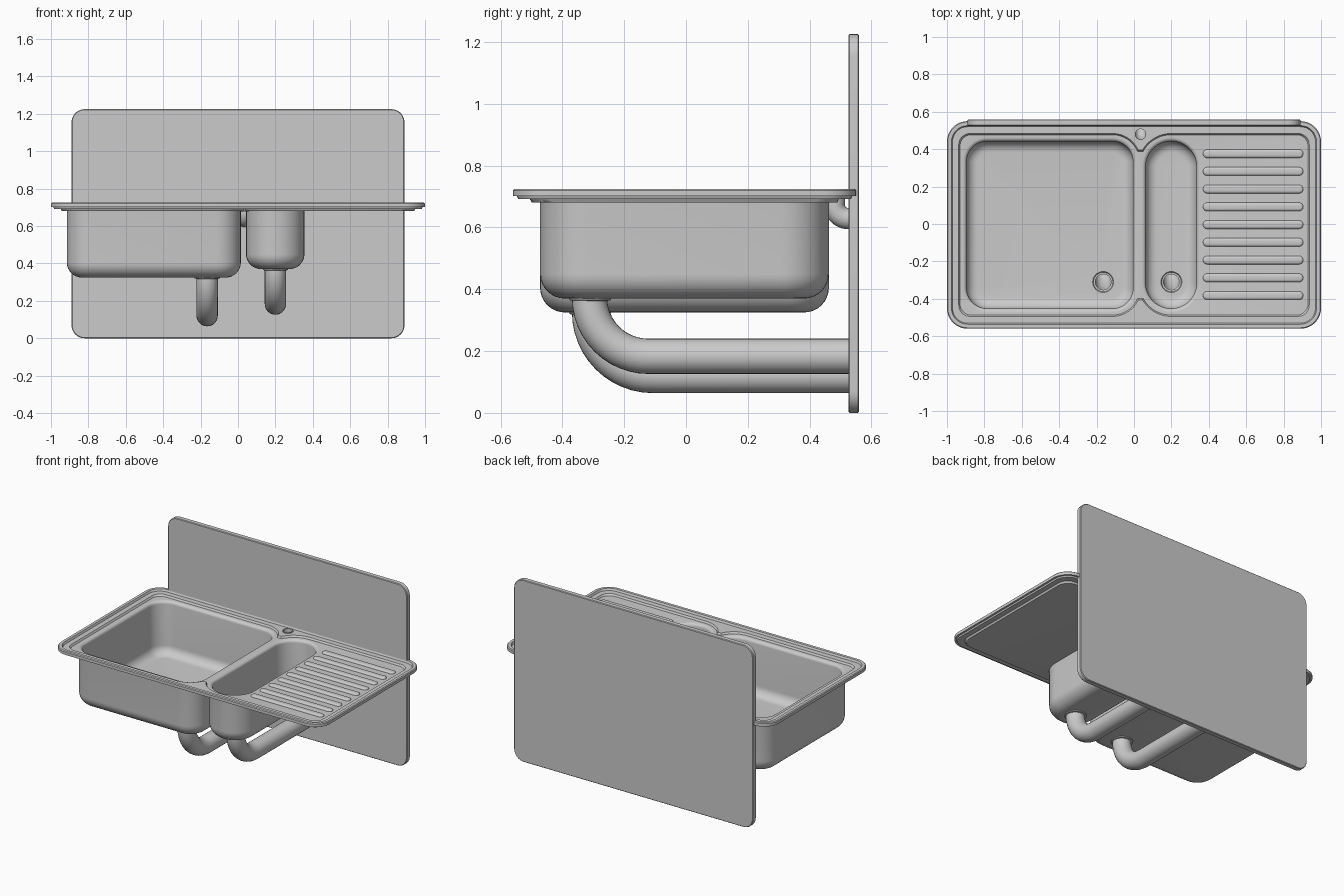
import bpy, bmesh
from math import sin, cos, pi, radians, asin
from mathutils import Vector

if "Cube" in bpy.data.objects:
    bpy.data.objects.remove(bpy.data.objects["Cube"])


def arc(cx, cy, r, a0, a1, n=9):
    return [(cx + r * cos(a0 + (a1 - a0) * i / n), cy + r * sin(a0 + (a1 - a0) * i / n))
            for i in range(n + 1)]


def rrect(cx, cy, hx, hy, r, n=9):
    pts = []
    for k, (sx, sy) in enumerate([(1, 1), (-1, 1), (-1, -1), (1, -1)]):
        pts += arc(cx + sx * (hx - r), cy + sy * (hy - r), r, k * pi / 2, (k + 1) * pi / 2, n)
    return pts


def circle(cx, cy, r, n=32):
    return arc(cx, cy, r, 0, 2 * pi * (n - 1) / n, n - 1)


def ring(bm, pts, z):
    return [bm.verts.new((x, y, z)) for x, y in pts]


def bridge(bm, a, b):
    n = len(a)
    for i in range(n):
        bm.faces.new((a[i], a[(i + 1) % n], b[(i + 1) % n], b[i]))


def loft(bm, rings):
    for a, b in zip(rings, rings[1:]):
        bridge(bm, a, b)


def fill(bm, *loops):
    edges = []
    for l in loops:
        for i in range(len(l)):
            pair = (l[i], l[(i + 1) % len(l)])
            edges.append(bm.edges.get(pair) or bm.edges.new(pair))
    bmesh.ops.triangle_fill(bm, use_beauty=True, use_dissolve=False, edges=edges)


def finish(bm, name, thickness=0, y=0.0):
    bmesh.ops.recalc_face_normals(bm, faces=bm.faces)
    if thickness:  # open sheet: biggest flat face must look up
        flat = max(bm.faces, key=lambda f: abs(f.normal.z) * f.calc_area())
        if flat.normal.z < 0:
            bmesh.ops.reverse_faces(bm, faces=bm.faces[:])
    me = bpy.data.meshes.new(name)
    bm.to_mesh(me)
    bm.free()
    ob = bpy.data.objects.new(name, me)
    bpy.context.collection.objects.link(ob)
    ob.location.y = y
    bpy.ops.object.select_all(action='DESELECT')
    ob.select_set(True)
    bpy.context.view_layer.objects.active = ob
    if thickness:
        m = ob.modifiers.new("sheet", 'SOLIDIFY')
        m.thickness = thickness
        m.offset = -1
        m.use_even_offset = True
        bpy.ops.object.modifier_apply(modifier=m.name)
    bpy.ops.object.shade_smooth_by_angle(angle=radians(32))
    return ob


# basins: centre x, half x, corner radius, inner floor z, drain x
HY = 0.447
BASINS = [(-0.45, 0.445, 0.11, 0.345, -0.165), (0.199, 0.136, 0.1355, 0.39, 0.2)]
DRAIN_Y = -0.305


def pan_outline(d):
    """Recessed pan edge, dipping inward between the two basins, inset by d."""
    X, Y, tip = 0.937 - d, 0.489 - d, 0.40 - d
    rr, rl = Y - 0.311, Y - 0.337
    ar, al = asin((tip - 0.311) / rr), asin((tip - 0.337) / rl)
    top = arc(X - 0.06, Y - 0.06, 0.06, 0, pi / 2)
    top += arc(0.199, 0.311, rr, pi / 2, pi - ar, 12)
    top += arc(-0.115, 0.337, rl, al, pi / 2, 12)
    top += arc(-X + 0.06, Y - 0.06, 0.06, pi / 2, pi)
    return top + [(x, -y) for x, y in reversed(top)]


# sink sheet: rim, ledge, pan and both basins
bm = bmesh.new()
rim = [ring(bm, rrect(0, 0, 1 - i, 0.555 - i, 0.11 - i), z) for i, z in
       [(0, 0.701), (0, 0.720), (0.005, 0.725), (0.024, 0.725), (0.030, 0.712)]]
loft(bm, rim)
pan = [ring(bm, pan_outline(d), z) for d, z in [(0, 0.712), (0.007, 0.70)]]
loft(bm, pan)
fill(bm, rim[-1], pan[0], ring(bm, circle(0.035, 0.485, 0.033), 0.712))
lips = []
for cx, hx, r, zf, dx in BASINS:
    prof = [(0.02 * (1 - sin(a)), 0.68 + 0.02 * cos(a))
            for a in [i * pi / 10 for i in range(6)]]
    prof += [(-0.06 * (1 - cos(a)), zf + 0.06 * (1 - sin(a)))
             for a in [i * pi / 16 for i in range(9)]]
    rings = [ring(bm, rrect(cx, 0, hx + o, HY + o, r + o), z) for o, z in prof]
    loft(bm, rings)
    lips.append(rings[0])
    drain = [ring(bm, circle(dx, DRAIN_Y, q), zf - h) for q, h in
             [(0.056, 0), (0.052, 0.008), (0.042, 0.010)]]
    loft(bm, drain)
    fill(bm, rings[-1], drain[0])
fill(bm, pan[1], *lips)
finish(bm, "sink_sheet", 0.02, -0.005)

# draining ribs
for k in range(9):
    bm = bmesh.new()
    y = 0.381 - 0.0948 * k
    rs = [ring(bm, rrect(0.637, y, 0.268 - i, 0.0225 - i, 0.0224 - i), z) for i, z in
          [(0, 0.694), (0, 0.702), (0.003, 0.707), (0.008, 0.710), (0.014, 0.711)]]
    loft(bm, rs)
    bm.faces.new(rs[0])
    bm.faces.new(rs[-1])
    finish(bm, f"draining_rib_{k + 1}", 0, -0.005)


def tube(name, x, y0, ztop, zc, bend, r, wall, yend=0.535, n=28):
    """Hollow pipe running down, bending and going back into the board."""
    path = [(y0, ztop, pi)]
    path += [(y0 + bend + bend * cos(a), zc + bend + bend * sin(a), a)
             for a in [pi + i * pi / 24 for i in range(13)]]
    path.append((yend, zc, 1.5 * pi))
    bm = bmesh.new()

    def sweep(rad):
        return [[bm.verts.new((x + rad * cos(t), y + rad * sin(t) * cos(a),
                               z + rad * sin(t) * sin(a)))
                 for t in [2 * pi * i / n for i in range(n)]] for y, z, a in path]
    rings = sweep(r) + sweep(r - wall)[::-1]
    loft(bm, rings + [rings[0]])
    finish(bm, name)


# waste pipes and tap supply pipe
tube("large_basin_waste_pipe", -0.165, -0.312, 0.332, 0.121, 0.205, 0.057, 0.014)
tube("small_basin_waste_pipe", 0.2, -0.312, 0.377, 0.183, 0.19, 0.057, 0.014)
tube("tap_pipe", 0.035, 0.48, 0.717, 0.628, 0.046, 0.034, 0.006)

# backboard
bm = bmesh.new()
outs = [(0.004, 0.525), (0, 0.529), (0, 0.556), (0.004, 0.56)]
rs = [[bm.verts.new((px, y, pz)) for px, pz in rrect(0, 0.6125, 0.89 - i, 0.6125 - i, 0.07 - i)]
      for i, y in outs]
loft(bm, rs)
bm.faces.new(rs[0])
bm.faces.new(rs[-1])
finish(bm, "backboard")
